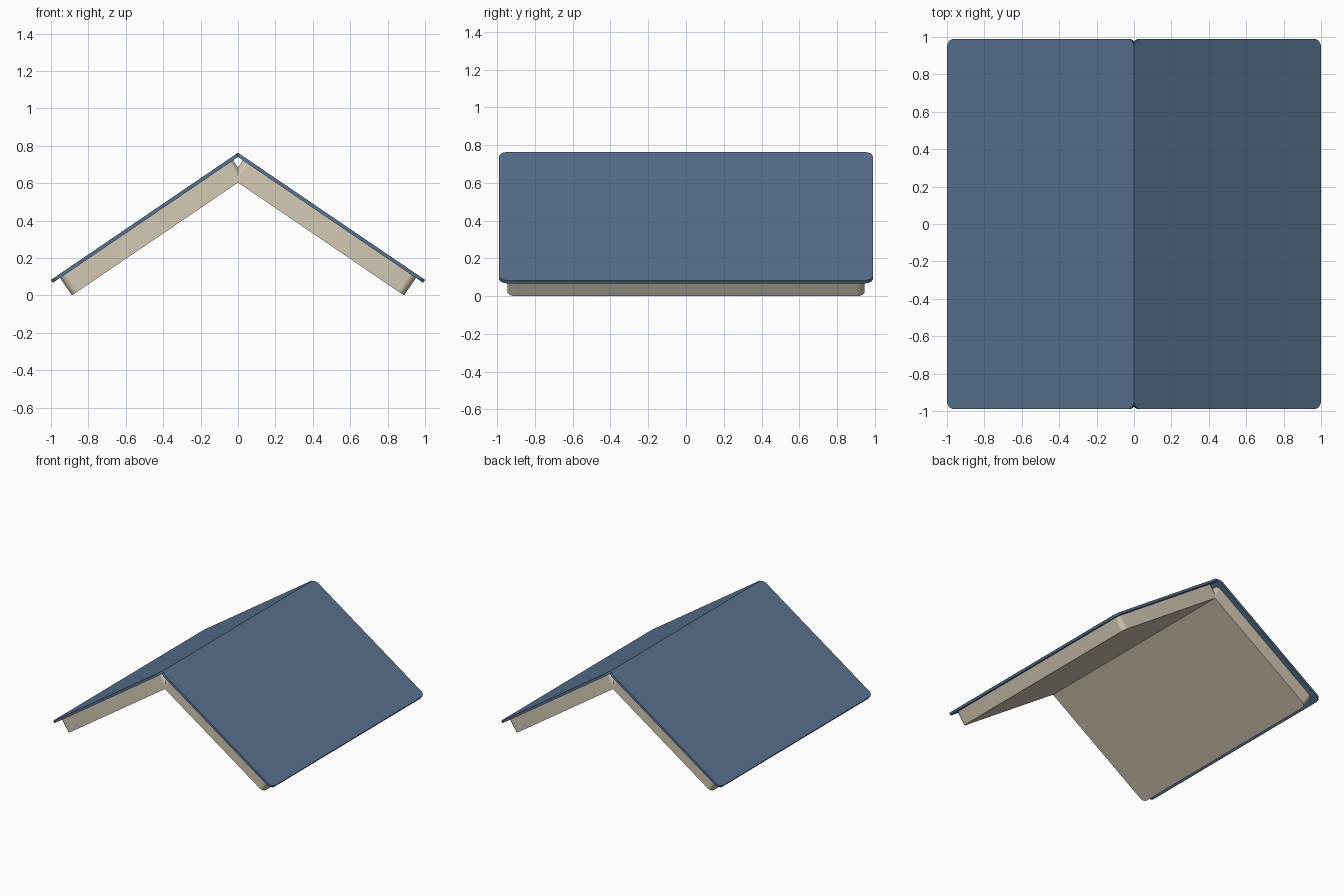
import bpy, bmesh, math
from mathutils import Matrix

if "Cube" in bpy.data.objects:
    bpy.data.objects.remove(bpy.data.objects["Cube"])

SLOPE = math.radians(34.2)   # tilt of each half
RIDGE = 0.763                # height of the spine ridge
LENGTH = 1.0 / math.cos(SLOPE)


def material(name, rgb):
    m = bpy.data.materials.new(name)
    m.diffuse_color = (*rgb, 1)
    m.use_nodes = True
    m.node_tree.nodes["Principled BSDF"].inputs["Base Color"].default_value = m.diffuse_color
    return m


blue = material("slate blue", (0.098, 0.168, 0.275))
cream = material("cream paper", (0.65, 0.58, 0.46))


def rounded_slab(name, s0, s1, half_y, top, bottom, radius, mat, side):
    """Rounded-corner slab lying along the slope; side is 1 or -1 in x."""
    outline = []
    corners = [(s1, half_y, 0), (s0, half_y, 90), (s0, -half_y, 180), (s1, -half_y, 270)]
    for s, y, start in corners:
        cs = s - radius if s == s1 else s + radius
        cy = y - math.copysign(radius, y)
        for i in range(9):
            a = math.radians(start + 90 * i / 8)
            outline.append((cs + radius * math.cos(a), cy + radius * math.sin(a)))
    bm = bmesh.new()
    face = bm.faces.new([bm.verts.new((s, y, bottom)) for s, y in outline])
    ext = bmesh.ops.extrude_face_region(bm, geom=[face])
    moved = [v for v in ext["geom"] if isinstance(v, bmesh.types.BMVert)]
    bmesh.ops.translate(bm, verts=moved, vec=(0, 0, top - bottom))
    # tilt down from the ridge, then mirror for the left half
    place = (Matrix.Diagonal((side, 1, 1, 1)) @ Matrix.Translation((0, 0, RIDGE))
             @ Matrix.Rotation(SLOPE, 4, 'Y'))
    bmesh.ops.transform(bm, matrix=place, verts=bm.verts)
    bmesh.ops.recalc_face_normals(bm, faces=bm.faces)
    mesh = bpy.data.meshes.new(name)
    bm.to_mesh(mesh)
    bm.free()
    mesh.materials.append(mat)
    obj = bpy.data.objects.new(name, mesh)
    bpy.context.collection.objects.link(obj)
    bpy.ops.object.select_all(action='DESELECT')
    obj.select_set(True)
    bpy.context.view_layer.objects.active = obj
    bpy.ops.object.shade_smooth_by_angle(angle=math.radians(30))


# Open book standing like a tent: a cover board and a page block per half
for label, side in (("right", 1), ("left", -1)):
    rounded_slab(label + "_cover", 0, LENGTH, 0.99, 0, -0.019, 0.045, blue, side)
    rounded_slab(label + "_pages", 0.045, LENGTH - 0.046, 0.945, -0.018, -0.132, 0.04, cream, side)
